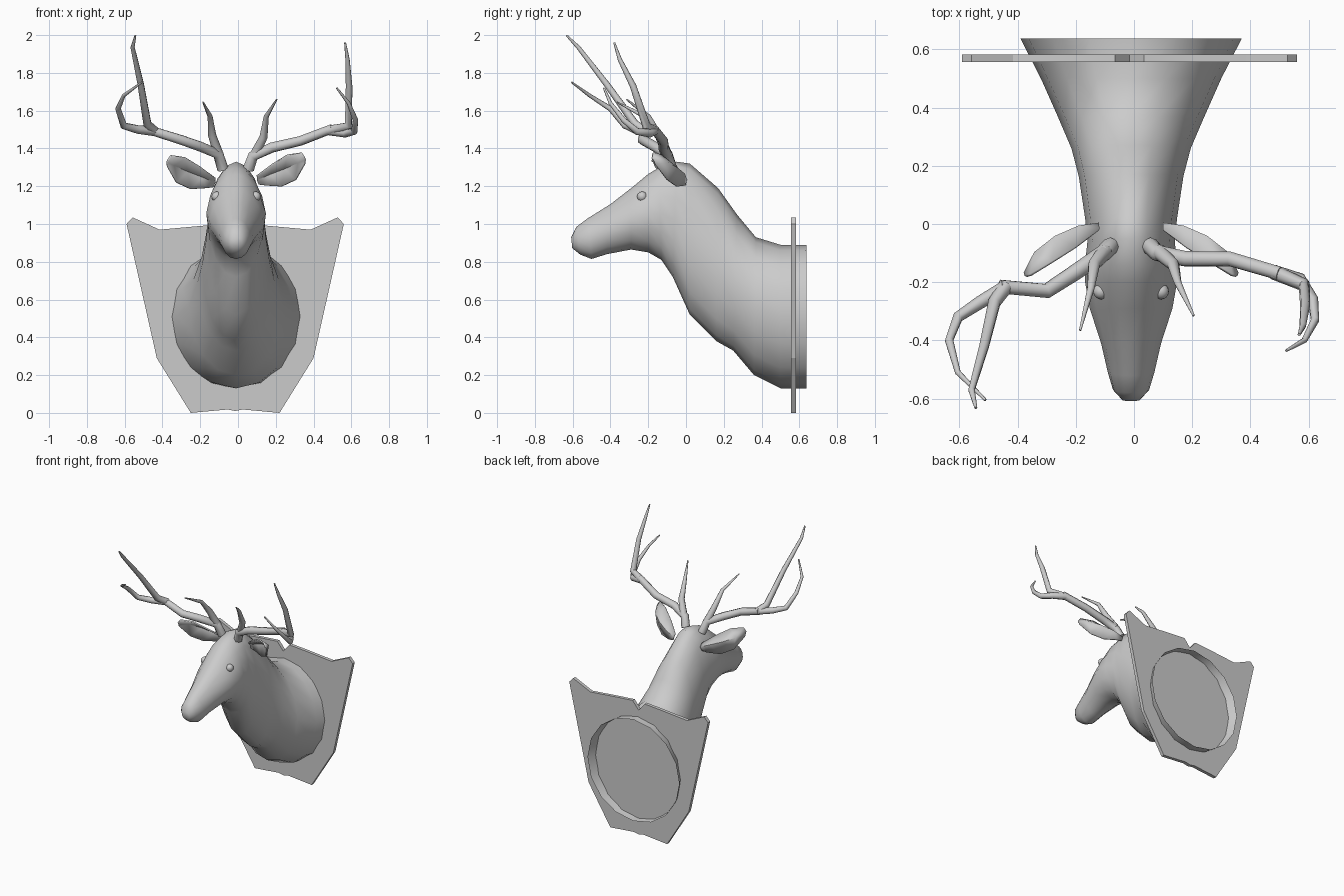
import bpy, bmesh, math
from mathutils import Vector

if "Cube" in bpy.data.objects:
    bpy.data.objects.remove(bpy.data.objects["Cube"])

CX = -0.01  # symmetry line of the trophy


def finish(bm, name, angle=None):
    bmesh.ops.recalc_face_normals(bm, faces=bm.faces)
    me = bpy.data.meshes.new(name)
    bm.to_mesh(me)
    bm.free()
    ob = bpy.data.objects.new(name, me)
    bpy.context.collection.objects.link(ob)
    if angle:
        smooth(ob, angle)
    return ob


def smooth(ob, angle):
    bpy.ops.object.select_all(action='DESELECT')
    ob.select_set(True)
    bpy.context.view_layer.objects.active = ob
    bpy.ops.object.shade_smooth_by_angle(angle=math.radians(angle))


def tube(name, pts, r0, r1):
    """Tapered antler branch along a polyline."""
    cu = bpy.data.curves.new(name, 'CURVE')
    cu.dimensions = '3D'
    cu.bevel_depth = 1.0
    cu.bevel_resolution = 2
    cu.use_fill_caps = True
    sp = cu.splines.new('POLY')
    sp.points.add(len(pts) - 1)
    for i, p in enumerate(pts):
        sp.points[i].co = (*p, 1)
        sp.points[i].radius = r0 + (r1 - r0) * (i / (len(pts) - 1)) ** 1.3
    ob = bpy.data.objects.new(name, cu)
    bpy.context.collection.objects.link(ob)
    bpy.ops.object.select_all(action='DESELECT')
    ob.select_set(True)
    bpy.context.view_layer.objects.active = ob
    bpy.ops.object.convert(target='MESH')
    smooth(bpy.context.object, 50)


# Head and neck: rings of (top y, top z, bottom y, bottom z, half width, top squeeze)
rings = [
    (.637, .89, .637, .13, .38, 0), (.50, .89, .50, .13, .31, 0),
    (.37, .93, .36, .20, .25, .05), (.27, 1.05, .25, .33, .205, .1),
    (.17, 1.19, .16, .38, .18, .1), (.02, 1.32, .02, .52, .158, .1),
    (-.05, 1.33, -.07, .72, .15, .1), (-.14, 1.30, -.13, .81, .158, .15),
    (-.20, 1.265, -.20, .85, .158, .25), (-.29, 1.19, -.29, .865, .142, .25),
    (-.40, 1.105, -.42, .84, .103, .15), (-.52, 1.03, -.50, .815, .08, .1),
    (-.58, .985, -.56, .838, .062, 0), (-.608, .93, -.602, .872, .03, 0),
]
N = 16
bm = bmesh.new()
prev = None
for ty, tz, by, bz, w, sq in rings:
    ring = []
    for k in range(N):
        a = 2 * math.pi * k / N
        s = math.sin(a)
        t = (s + 1) / 2
        x = w * math.cos(a) * (1 - sq * max(0, s))
        ring.append(bm.verts.new((CX + x, by + (ty - by) * t, bz + (tz - bz) * t)))
    if prev:
        for k in range(N):
            j = (k + 1) % N
            bm.faces.new((prev[k], prev[j], ring[j], ring[k]))
    prev = ring
bm.faces.new(prev)
finish(bm, "head_and_neck", 50)

# Wall plaque: mirrored shield outline, extruded
half = [(0, .94), (.05, 1.0), (.18, .99), (.40, .97), (.543, 1.035), (.575, 1.0),
        (.415, .29), (.235, 0), (.04, .018), (0, .01)]
outline = half + [(-x, z) for x, z in reversed(half[1:-1])]
bm = bmesh.new()
face = bm.faces.new([bm.verts.new((x - .015, .557, z)) for x, z in outline])
ext = bmesh.ops.extrude_face_region(bm, geom=[face])
for v in ext["geom"]:
    if isinstance(v, bmesh.types.BMVert):
        v.co.y += .025
finish(bm, "wall_plaque")

# Eyes
for side, nm in ((-1, "left"), (1, "right")):
    bpy.ops.mesh.primitive_uv_sphere_add(segments=16, ring_count=8, radius=.027,
                                         location=(CX + side * .103, -.232, 1.145))
    bpy.context.object.name = nm + "_eye"
    smooth(bpy.context.object, 60)

# Ears: cupped leaves, columns root to tip of (upper edge, back of cup, lower edge)
ear = [
    [(.11, -.02, 1.25), (.11, .00, 1.23), (.12, -.005, 1.205)],
    [(.19, -.08, 1.31), (.18, -.01, 1.26), (.16, -.01, 1.20)],
    [(.27, -.13, 1.36), (.26, -.045, 1.29), (.24, -.05, 1.195)],
    [(.345, -.175, 1.372), (.33, -.10, 1.32), (.315, -.10, 1.23)],
    [(.362, -.18, 1.345), (.365, -.17, 1.335), (.362, -.165, 1.315)],
]
for side, nm, dz in ((-1, "left", -.01), (1, "right", .004)):
    bm = bmesh.new()
    grid = [[bm.verts.new((CX + side * x, y, z + dz)) for x, y, z in col] for col in ear]
    for c, d in zip(grid, grid[1:]):
        for i in range(2):
            bm.faces.new((c[i], c[i + 1], d[i + 1], d[i]))
    ob = finish(bm, nm + "_ear", 50)
    mod = ob.modifiers.new("thickness", 'SOLIDIFY')
    mod.thickness = .01
    mod.offset = 0

# Antlers: beam, long tine, curled tine and brow tine on each side
antlers = {
    "left": {
        "beam": [(-.08, -.075, 1.29), (-.105, -.10, 1.37), (-.20, -.165, 1.41),
                 (-.30, -.23, 1.445), (-.46, -.215, 1.495)],
        "long_tine": [(-.44, -.213, 1.49), (-.48, -.27, 1.53), (-.515, -.42, 1.74),
                      (-.558, -.57, 1.935), (-.543, -.632, 1.998)],
        "curled_tine": [(-.44, -.217, 1.49), (-.53, -.27, 1.50), (-.605, -.32, 1.52),
                        (-.635, -.40, 1.61), (-.605, -.51, 1.68), (-.51, -.605, 1.75)],
        "brow_tine": [(-.10, -.095, 1.36), (-.137, -.14, 1.47), (-.148, -.22, 1.57),
                      (-.185, -.365, 1.645)],
    },
    "right": {
        "beam": [(.055, -.075, 1.29), (.08, -.10, 1.36), (.18, -.12, 1.405),
                 (.33, -.12, 1.44), (.50, -.17, 1.505)],
        "long_tine": [(.48, -.165, 1.495), (.585, -.21, 1.52), (.588, -.28, 1.73),
                      (.58, -.35, 1.87), (.567, -.38, 1.96)],
        "curled_tine": [(.48, -.165, 1.495), (.57, -.19, 1.48), (.615, -.26, 1.49),
                        (.622, -.33, 1.55), (.585, -.40, 1.64), (.523, -.435, 1.72)],
        "brow_tine": [(.085, -.095, 1.36), (.135, -.14, 1.46), (.15, -.20, 1.57),
                      (.205, -.315, 1.66)],
    },
}
radii = {"beam": (.03, .025), "long_tine": (.026, .005),
         "curled_tine": (.025, .005), "brow_tine": (.027, .004)}
for nm, parts in antlers.items():
    for part, pts in parts.items():
        tube(f"{nm}_antler_{part}", pts, *radii[part])
